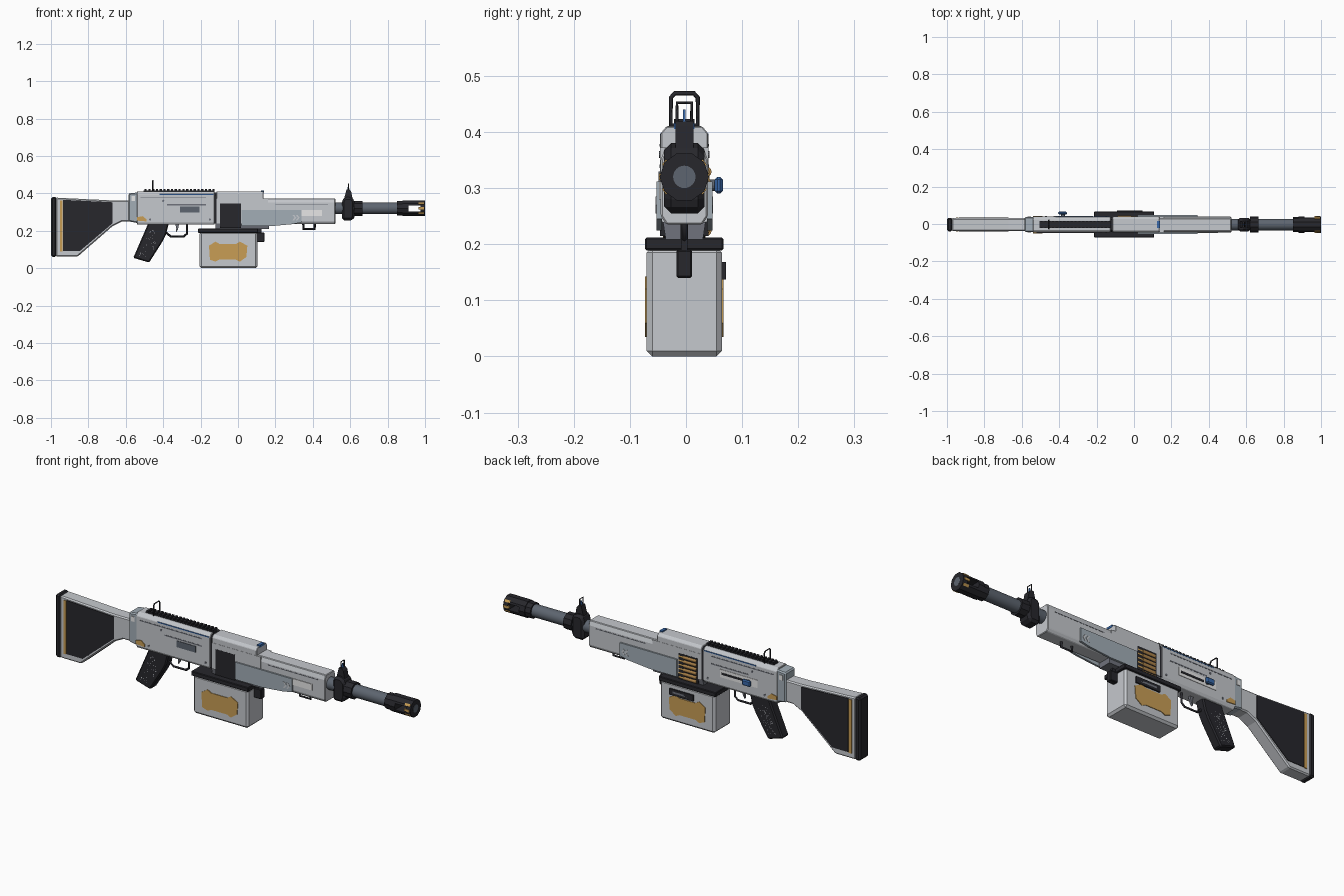
import bpy, bmesh, math, random
from mathutils import Vector

if "Cube" in bpy.data.objects:
    bpy.data.objects.remove(bpy.data.objects["Cube"])

YC = -0.003   # centre plane of the body
BORE = 0.32   # height of the barrel axis


def material(name, rgb):
    m = bpy.data.materials.new(name)
    m.use_nodes = True
    m.diffuse_color = (*rgb, 1)
    m.node_tree.nodes["Principled BSDF"].inputs["Base Color"].default_value = (*rgb, 1)
    return m


LIGHT = material("light grey", (0.56, 0.58, 0.61))
PANEL = material("blue grey", (0.36, 0.42, 0.47))
DARK = material("near black", (0.02, 0.02, 0.025))
STEEL = material("barrel steel", (0.11, 0.13, 0.16))
GREY = material("mid grey", (0.16, 0.17, 0.2))
GOLD = material("gold", (0.58, 0.34, 0.09))
BRASS = material("brass", (0.42, 0.23, 0.07))
BLUE = material("blue", (0.04, 0.14, 0.4))
WHITE = material("white", (0.95, 0.95, 0.95))


def finish(name, bm, mat, bevel=0):
    bmesh.ops.recalc_face_normals(bm, faces=bm.faces)
    mesh = bpy.data.meshes.new(name)
    bm.to_mesh(mesh)
    bm.free()
    mesh.materials.append(mat)
    ob = bpy.data.objects.new(name, mesh)
    bpy.context.collection.objects.link(ob)
    if bevel:
        mod = ob.modifiers.new("bevel", 'BEVEL')
        mod.width, mod.segments, mod.limit_method = bevel, 1, 'ANGLE'
    return ob


def extrude(name, ring, offset, mat, bevel=0):
    bm = bmesh.new()
    face = bm.faces.new([bm.verts.new(p) for p in ring])
    new = bmesh.ops.extrude_face_region(bm, geom=[face])["geom"]
    bmesh.ops.translate(bm, vec=offset, verts=[v for v in new if isinstance(v, bmesh.types.BMVert)])
    return finish(name, bm, mat, bevel)


def slab(name, pts, y0, y1, mat, bevel=0):
    """Side outline (x, z) extruded across y."""
    return extrude(name, [(x, y0, z) for x, z in pts], Vector((0, y1 - y0, 0)), mat, bevel)


def body(name, pts, half, mat, bevel=0):
    return slab(name, pts, YC - half, YC + half, mat, bevel)


def rail_shape(name, half_pts, x0, x1, mat, bevel=0):
    """Mirrored half section (y, z) extruded along x."""
    ring = half_pts + [(-y, z) for y, z in reversed(half_pts)]
    return extrude(name, [(x0, YC + y, z) for y, z in ring], Vector((x1 - x0, 0, 0)), mat, bevel)


def rect(x0, x1, z0, z1):
    return [(x0, z0), (x1, z0), (x1, z1), (x0, z1)]


def plates(name, pts, half, mat, sides=(-1, 1), thick=0.003):
    for s in sides:
        slab(name + ("_front" if s < 0 else "_back"), pts,
             YC + s * (half - 0.002), YC + s * (half + thick), mat)


def tube(name, x0, x1, r, mat, sides=24, y=YC, z=BORE, axis='X'):
    """Cylinder along x, or along y when axis is Y (x0, x1 then span y and y is x)."""
    mid = (x0 + x1) / 2
    loc, rot = ((mid, y, z), (0, math.pi / 2, 0)) if axis == 'X' else ((y, mid, z), (math.pi / 2, 0, 0))
    bpy.ops.mesh.primitive_cylinder_add(vertices=sides, radius=r, depth=x1 - x0, location=loc, rotation=rot)
    ob = bpy.context.object
    ob.name = name
    ob.data.materials.append(mat)
    if sides > 12:
        bpy.ops.object.shade_smooth_by_angle(angle=math.radians(35))
    return ob


def frame(name, path, r, mat, closed=False):
    """Thin square-section wire through points."""
    cu = bpy.data.curves.new(name, 'CURVE')
    cu.dimensions, cu.bevel_depth, cu.bevel_resolution = '3D', r, 0
    sp = cu.splines.new('POLY')
    sp.points.add(len(path) - 1)
    for p, co in zip(sp.points, path):
        p.co = (*co, 1)
    sp.use_cyclic_u = closed
    cu.materials.append(mat)
    ob = bpy.data.objects.new(name, cu)
    bpy.context.collection.objects.link(ob)


# Stock
body("stock", [(-0.975, 0.377), (-0.67, 0.362), (-0.57, 0.362), (-0.57, 0.25), (-0.62, 0.25),
               (-0.67, 0.225), (-0.857, 0.062), (-0.975, 0.062)], 0.034, LIGHT, 0.006)
body("butt_pad", rect(-1, -0.97, 0.06, 0.38), 0.036, DARK, 0.008)
plates("stock_panel", [(-0.935, 0.365), (-0.67, 0.352), (-0.67, 0.24), (-0.845, 0.092), (-0.935, 0.092)],
       0.034, DARK)
plates("stock_strip", rect(-0.953, -0.938, 0.09, 0.362), 0.034, GOLD, thick=0.004)

# Receiver
body("receiver_cap", [(-0.585, 0.25), (-0.53, 0.24), (-0.53, 0.405), (-0.585, 0.4)], 0.04, PANEL, 0.006)
plates("cap_pin", rect(-0.57, -0.55, 0.36, 0.385), 0.04, WHITE)
rail_shape("receiver", [(0.036, 0.232), (0.043, 0.245), (0.043, 0.395), (0.03, 0.411)], -0.54, -0.125, LIGHT, 0.002)
rail_shape("receiver_seam", [(0.041, 0.24), (0.041, 0.39), (0.028, 0.405)], -0.126, -0.114, DARK)
rail_shape("top_cover", [(0.042, 0.37), (0.042, 0.398), (0.032, 0.41)], -0.115, 0.136, LIGHT, 0.002)
rail_shape("cover_step", [(0.043, 0.24), (0.043, 0.372)], -0.115, 0.16, LIGHT)
rail_shape("handguard", [(0.032, 0.235), (0.042, 0.25), (0.042, 0.35), (0.034, 0.373)], -0.115, 0.52, LIGHT, 0.003)
body("cover_latch", rect(0.122, 0.138, 0.405, 0.416), 0.018, BLUE)
rail_shape("feed_base", [(0.033, 0.208), (0.038, 0.24)], -0.12, 0.165, GREY)

# Receiver side details
plates("side_line", rect(-0.52, -0.17, 0.374, 0.379), 0.043, GREY, thick=0.001)
plates("side_rib", rect(-0.38, -0.17, 0.336, 0.342), 0.043, GREY, thick=0.001)
plates("blue_line", rect(-0.42, -0.13, 0.392, 0.397), 0.0425, BLUE, thick=0.001)
plates("port", rect(-0.31, -0.205, 0.298, 0.33), 0.043, STEEL, (-1,))
plates("selector", [(-0.54, 0.272), (-0.51, 0.278), (-0.49, 0.262), (-0.49, 0.25), (-0.54, 0.254)], 0.043, GOLD, thick=0.004)
for x, z in ((-0.47, 0.26), (-0.15, 0.26), (-0.4, 0.36)):
    tube("side_pin", YC - 0.045, YC + 0.045, 0.006, GREY, 10, x, z, 'Y')

# Charging handle
plates("handle_plate", rect(-0.43, -0.22, 0.285, 0.325), 0.043, WHITE, (1,), 0.002)
plates("handle_slot", rect(-0.36, -0.23, 0.3, 0.31), 0.043, DARK, (1,), 0.004)
tube("handle_stem", 0.03, 0.055, 0.01, STEEL, 12, -0.38, 0.305, 'Y')
slab("handle_knob", rect(-0.405, -0.358, 0.29, 0.32), 0.051, 0.066, BLUE, 0.005)

# Top rail with repeated teeth
body("top_rail", rect(-0.505, -0.125, 0.405, 0.415), 0.018, DARK)
tooth = body("rail_teeth", rect(-0.5, -0.488, 0.414, 0.423), 0.018, DARK)
arr = tooth.modifiers.new("array", 'ARRAY')
arr.count, arr.use_relative_offset, arr.use_constant_offset = 19, False, True
arr.constant_offset_displace = (0.0202, 0, 0)

# Sights
frame("rear_sight", [(-0.455, YC + y, z) for y, z in ((-0.024, 0.412), (-0.024, 0.461), (-0.017, 0.469),
                     (0.017, 0.469), (0.024, 0.461), (0.024, 0.412))], 0.004, DARK, True)
body("sight_block", [(0.555, 0.255), (0.615, 0.255), (0.625, 0.28), (0.625, 0.36), (0.605, 0.38),
                     (0.57, 0.38), (0.555, 0.36)], 0.036, DARK, 0.012)
body("sight_post", [(0.567, 0.37), (0.613, 0.37), (0.605, 0.41), (0.595, 0.42), (0.58, 0.42)], 0.016, DARK)
frame("front_sight", [(0.59, YC + y, z) for y, z in ((-0.013, 0.415), (-0.013, 0.452), (0.013, 0.452),
                      (0.013, 0.415))], 0.003, DARK)
body("sight_blade", [(0.583, 0.415), (0.597, 0.415), (0.592, 0.44), (0.588, 0.44)], 0.002, BLUE)

# Barrel and muzzle
tube("barrel", 0.51, 0.87, 0.031, STEEL)
tube("barrel_collar", 0.62, 0.665, 0.042, DARK, 10)
tube("muzzle_base", 0.85, 0.9, 0.04, DARK, 10)
brake = tube("muzzle_brake", 0.88, 1.0, 0.044, DARK, 10)
tube("muzzle_bore", 0.99, 1.001, 0.02, STEEL)
cutter = body("slot_cutter", rect(0.912, 0.975, 0.304, 0.336), 0.1, GOLD)
cut = brake.modifiers.new("slot", 'BOOLEAN')
cut.object, cut.operation = cutter, 'DIFFERENCE'
bpy.context.view_layer.objects.active = brake
bpy.ops.object.modifier_apply(modifier="slot")
bpy.data.objects.remove(cutter)
for k in range(10):
    a = math.radians(36 * k + 18)
    if abs(math.cos(a)) < 0.9:
        g = extrude("muzzle_gold", [(0.965, -0.006, 0.036), (0.995, -0.006, 0.036), (0.995, 0.006, 0.036),
                                    (0.965, 0.006, 0.036)], Vector((0, 0, 0.009)), GOLD)
        g.location, g.rotation_euler = (0, YC, BORE), (a, 0, 0)

# Handguard details
plates("guard_panel", [(0.02, 0.312), (0.34, 0.312), (0.34, 0.245), (0.29, 0.235), (0.17, 0.224), (0.02, 0.224)],
       0.042, PANEL, thick=0.008)
plates("guard_slot", rect(0.34, 0.45, 0.28, 0.312), 0.042, WHITE, (-1,))
plates("guard_line", rect(0.2, 0.48, 0.34, 0.344), 0.042, GREY, thick=0.001)
for dx in (0, 0.018):
    plates("panel_chevron", [(0.29 + dx, 0.255), (0.3 + dx, 0.255), (0.312 + dx, 0.27), (0.3 + dx, 0.285),
                             (0.29 + dx, 0.285), (0.302 + dx, 0.27)], 0.05, LIGHT, thick=0.001)
frame("sling_loop", [(x, YC, z) for x, z in ((0.35, 0.238), (0.35, 0.21), (0.41, 0.21), (0.41, 0.238))], 0.007, DARK)

# Ammunition belt
body("belt_recess", rect(-0.095, 0.015, 0.215, 0.345), 0.0435, DARK)
for i in range(6):
    tube("belt_round", -0.088, -0.015, 0.0095, BRASS, 14, 0.036, 0.224 + i * 0.021)
    tube("belt_tip", -0.015, 0.012, 0.006, GOLD, 14, 0.036, 0.224 + i * 0.021)

# Magazine box
body("magazine", rect(-0.205, 0.103, 0, 0.195), 0.067, LIGHT, 0.01)
body("magazine_lid", rect(-0.213, 0.108, 0.189, 0.212), 0.07, DARK, 0.003)
plates("magazine_emblem", [(-0.155, 0.12), (-0.12, 0.142), (-0.1, 0.13), (-0.01, 0.13), (0.01, 0.142),
                           (0.05, 0.12), (0.045, 0.06), (0.01, 0.035), (-0.01, 0.045), (-0.1, 0.045),
                           (-0.12, 0.035), (-0.15, 0.045)], 0.067, GOLD)
plates("magazine_plate", rect(-0.09, 0.045, 0.137, 0.168), 0.067, DARK, (1,), 0.007)
plates("plate_window", rect(-0.07, 0.025, 0.148, 0.157), 0.073, GREY, (1,), 0.001)
body("magazine_catch", rect(0.1, 0.142, 0.14, 0.19), 0.014, DARK, 0.003)
body("catch_lever", rect(0.105, 0.125, 0.185, 0.235), 0.006, DARK)

# Grip with seeded speckles, trigger and guard
body("grip", [(-0.48, 0.24), (-0.37, 0.24), (-0.385, 0.18), (-0.405, 0.14), (-0.475, 0.03), (-0.56, 0.055)],
     0.026, DARK, 0.006)
random.seed(4)
bm = bmesh.new()
for _ in range(90):
    u, w, s = random.uniform(0.15, 0.85), random.uniform(0.1, 0.9), random.choice((-1, 1))
    x, z = -0.475 + 0.08 * u - 0.075 * w, 0.225 - 0.175 * w - 0.02 * u
    r, y = 0.0022, YC + s * 0.0265
    bm.faces.new([bm.verts.new((x + a, y, z + b)) for a, b in ((-r, 0), (0, -r), (r, 0), (0, r))])
finish("grip_speckles", bm, LIGHT)
frame("trigger_guard", [(x, YC, z) for x, z in ((-0.385, 0.19), (-0.36, 0.17), (-0.29, 0.17), (-0.272, 0.185),
                        (-0.272, 0.235))], 0.006, DARK)
body("trigger", [(-0.335, 0.235), (-0.315, 0.235), (-0.322, 0.205), (-0.332, 0.19), (-0.33, 0.21)], 0.006, GREY)
